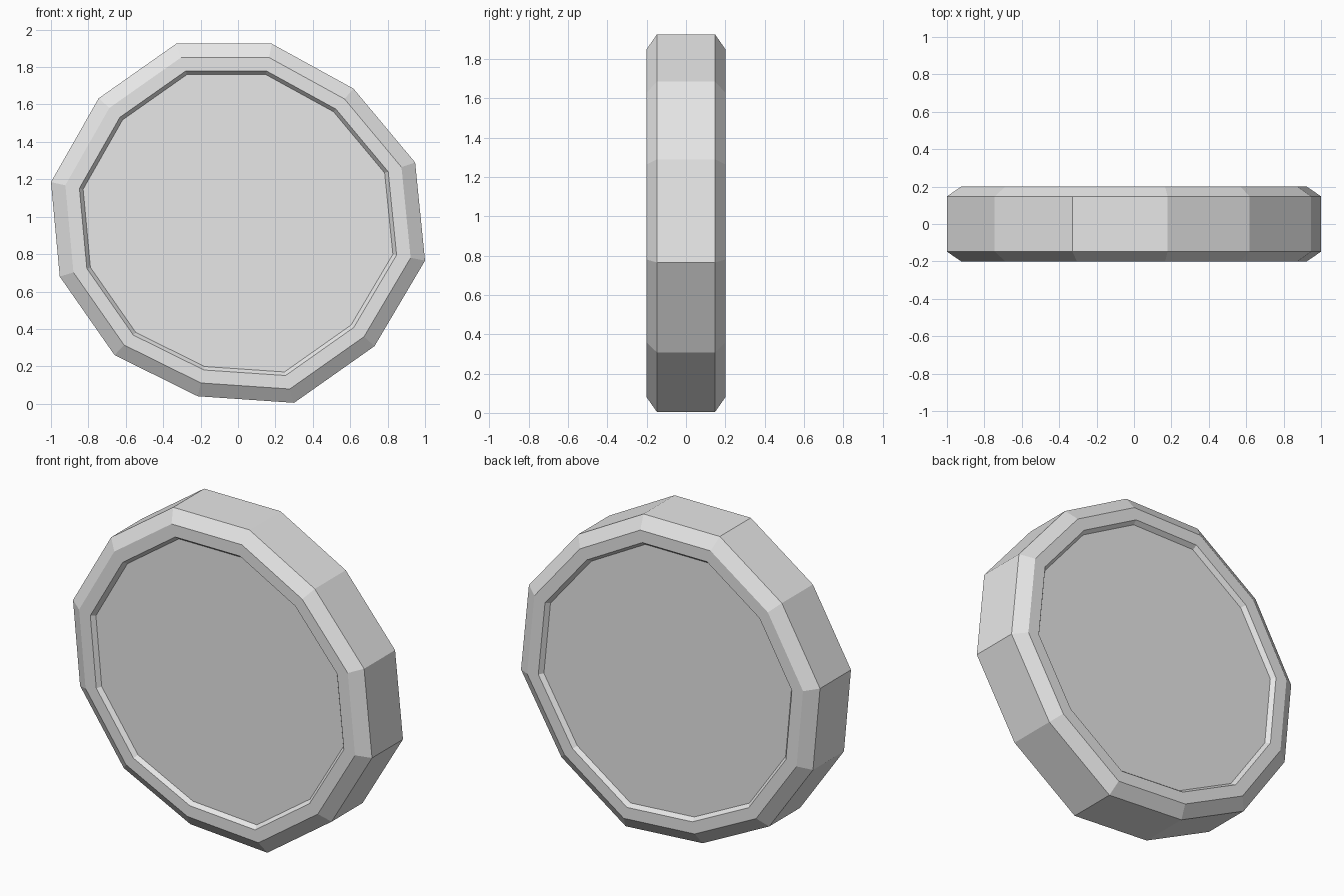
import bpy, bmesh

if "Cube" in bpy.data.objects:
    bpy.data.objects.remove(bpy.data.objects["Cube"])

# Slightly irregular twelve-sided outline (x, z)
outline = [(-0.33, 1.925), (0.18, 1.925), (0.617, 1.685), (0.947, 1.29),
           (1.0, 0.765), (0.73, 0.308), (0.30, 0.005), (-0.215, 0.04),
           (-0.66, 0.26), (-0.953, 0.68), (-1.0, 1.185), (-0.745, 1.633)]
centre_z = 0.964

# Loops from the front recess to the back recess: (scale, y)
front = [(0.828, -0.175), (0.848, -0.20), (0.923, -0.20), (1.0, -0.148)]
loops = front + [(s, -y) for s, y in reversed(front)]

bm = bmesh.new()
rings = [[bm.verts.new((x * s, y, centre_z + (z - centre_z) * s)) for x, z in outline]
         for s, y in loops]

# Walls, rims and bevels
n = len(outline)
for a, b in zip(rings, rings[1:]):
    for i in range(n):
        j = (i + 1) % n
        bm.faces.new((a[i], a[j], b[j], b[i]))

# Recessed front and back plates
bm.faces.new(rings[0])
bm.faces.new(rings[-1])
bmesh.ops.recalc_face_normals(bm, faces=bm.faces)

mesh = bpy.data.meshes.new("disc")
bm.to_mesh(mesh)
bm.free()

grey = bpy.data.materials.new("light grey")
grey.diffuse_color = (0.8, 0.8, 0.8, 1)
grey.use_nodes = True
grey.node_tree.nodes["Principled BSDF"].inputs["Base Color"].default_value = grey.diffuse_color
mesh.materials.append(grey)
bpy.context.collection.objects.link(bpy.data.objects.new("disc", mesh))
